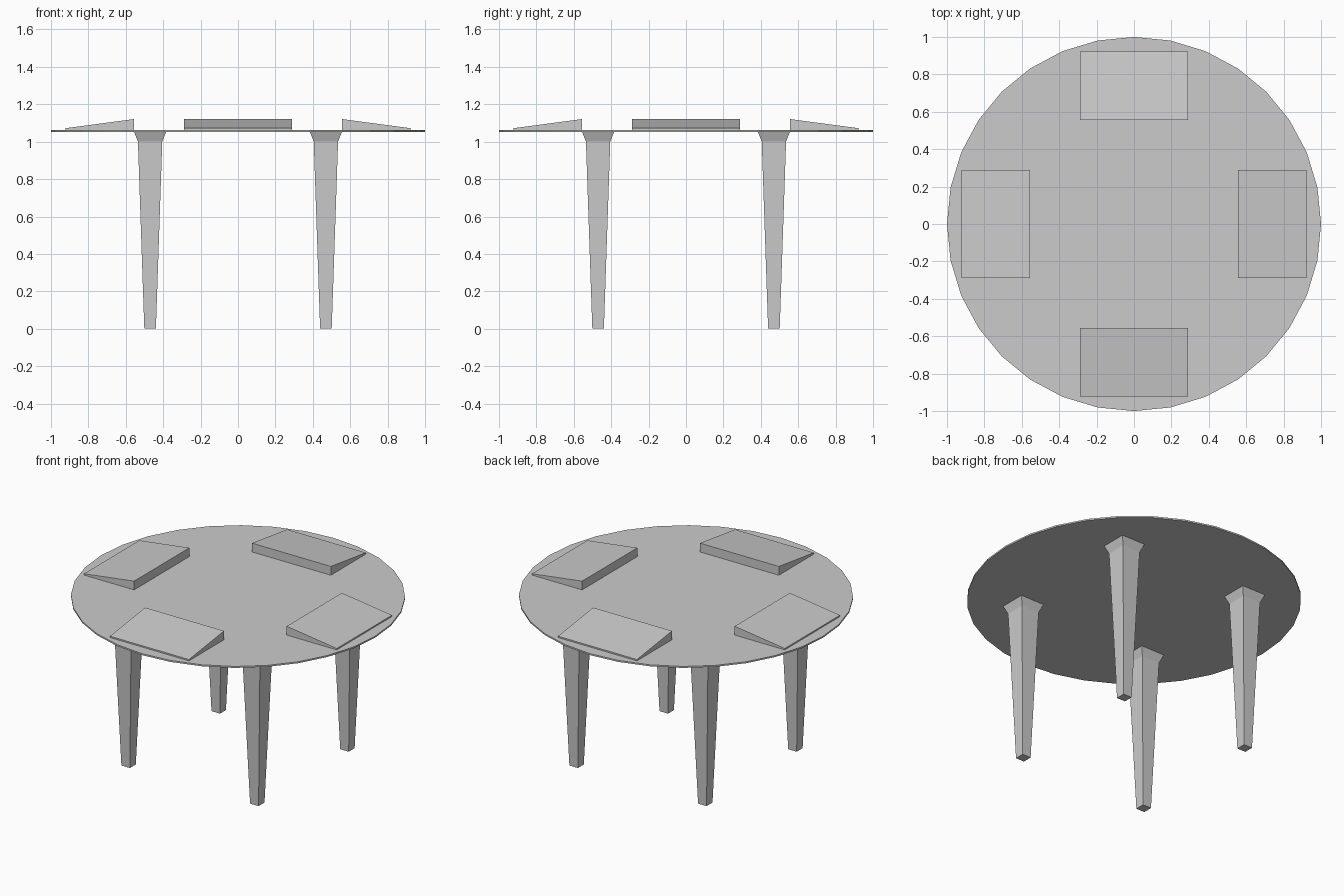
import bpy, bmesh
from math import pi
from mathutils import Matrix

if "Cube" in bpy.data.objects:
    bpy.data.objects.remove(bpy.data.objects["Cube"])

TOP_LOW, TOP_HIGH = 1.053, 1.063


def finish(bm, name):
    bmesh.ops.recalc_face_normals(bm, faces=bm.faces)
    mesh = bpy.data.meshes.new(name)
    bm.to_mesh(mesh)
    bm.free()
    obj = bpy.data.objects.new(name, mesh)
    bpy.context.collection.objects.link(obj)
    return obj


def leg(name, cx, cy):
    # Square sections (half width, height) joined into a tapered leg
    bm = bmesh.new()
    rings = []
    for h, z in [(0.031, 0), (0.065, 1.0), (0.086, TOP_LOW)]:
        rings.append([bm.verts.new((cx + sx * h, cy + sy * h, z))
                      for sx, sy in [(-1, -1), (1, -1), (1, 1), (-1, 1)]])
    for a, b in zip(rings, rings[1:]):
        for i in range(4):
            j = (i + 1) % 4
            bm.faces.new((a[i], a[j], b[j], b[i]))
    bm.faces.new(rings[0])
    bm.faces.new(rings[-1])
    return finish(bm, name)


def wedge(name, angle):
    # Side profile (radial distance, height) extruded across the width
    profile = [(0.557, TOP_HIGH), (0.923, TOP_HIGH), (0.923, 1.072), (0.557, 1.121)]
    bm = bmesh.new()
    face = bm.faces.new([bm.verts.new((x, -0.288, z)) for x, z in profile])
    ext = bmesh.ops.extrude_face_region(bm, geom=[face], use_keep_orig=True)
    moved = [v for v in ext["geom"] if isinstance(v, bmesh.types.BMVert)]
    bmesh.ops.translate(bm, verts=moved, vec=(0, 0.576, 0))
    bm.transform(Matrix.Rotation(angle, 4, 'Z'))
    return finish(bm, name)


# Thin round table top
bpy.ops.mesh.primitive_cylinder_add(vertices=32, radius=1, depth=TOP_HIGH - TOP_LOW,
                                    location=(0, 0, (TOP_LOW + TOP_HIGH) / 2))
bpy.context.object.name = "table_top"

# Four tapered legs
for sy, row in [(-1, "front"), (1, "back")]:
    for sx, side in [(-1, "left"), (1, "right")]:
        leg(f"{row}_{side}_leg", sx * 0.47, sy * 0.47)

# Four sloped blocks sitting on the top
for i, side in enumerate(["right", "back", "left", "front"]):
    wedge(f"{side}_sloped_block", i * pi / 2)
